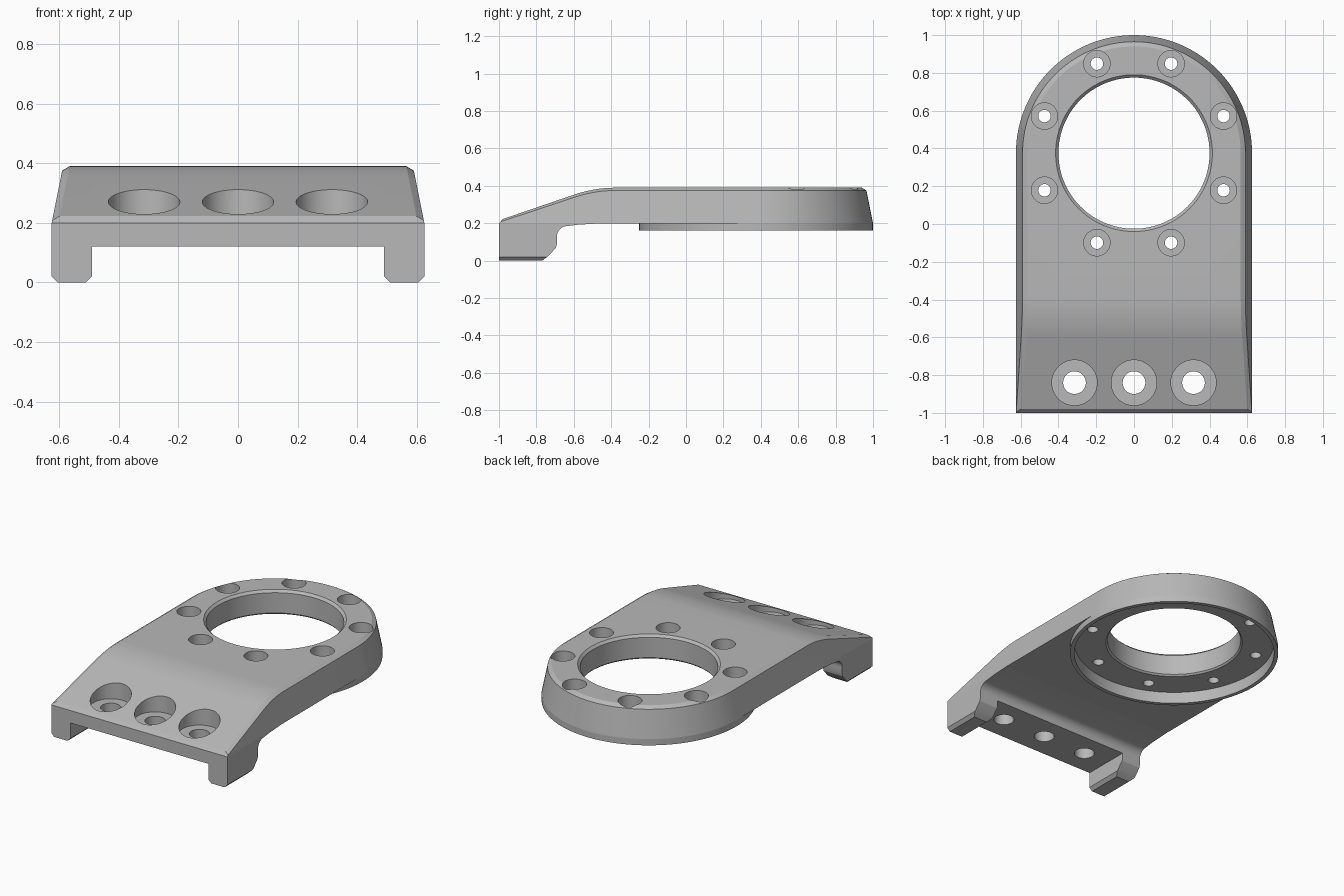
import bpy, bmesh
from math import sin, cos, pi, radians

if "Cube" in bpy.data.objects:
    bpy.data.objects.remove(bpy.data.objects["Cube"], do_unlink=True)

R, CY = 0.625, 0.375        # rounded end radius and centre
BASE, TOP = 0.2, 0.39       # plate underside and top

grey = bpy.data.materials.new("satin grey")
grey.use_nodes = True
grey.diffuse_color = (0.48, 0.48, 0.48, 1)
grey.node_tree.nodes["Principled BSDF"].inputs["Base Color"].default_value = grey.diffuse_color


def finish(bm, name):
    bmesh.ops.remove_doubles(bm, verts=bm.verts, dist=1e-5)
    bmesh.ops.recalc_face_normals(bm, faces=bm.faces)
    mesh = bpy.data.meshes.new(name)
    bm.to_mesh(mesh)
    bm.free()
    mesh.materials.append(grey)
    ob = bpy.data.objects.new(name, mesh)
    bpy.context.collection.objects.link(ob)
    return ob


def lathe(bm, profile, x, y, n, closed=False):
    """Revolve (radius, z) points around a vertical axis."""
    rings = [[bm.verts.new((x + r * cos(2 * pi * k / n), y + r * sin(2 * pi * k / n), z))
              for k in range(n)] for r, z in profile]
    if closed:
        rings.append(rings[0])
    else:
        bm.faces.new(rings[0])
        bm.faces.new(rings[-1])
    for a, b in zip(rings, rings[1:]):
        for k in range(n):
            j = (k + 1) % n
            bm.faces.new((a[k], a[j], b[j], b[k]))


def prism(profile, x0, x1):
    """Extrude a (y, z) outline along x."""
    bm = bmesh.new()
    ends = [[bm.verts.new((x, y, z)) for y, z in profile] for x in (x0, x1)]
    for end in ends:
        bm.faces.new(end)
    for i in range(len(profile)):
        j = (i + 1) % len(profile)
        bm.faces.new((ends[0][i], ends[0][j], ends[1][j], ends[1][i]))
    return bm


def top_height(y):
    """Flat top easing into a straight front slope."""
    slope, start, end = 0.342, -0.38, -0.6
    if y > start:
        return TOP
    if y > end:
        return TOP - slope * (start - y) ** 2 / (2 * (start - end))
    return TOP - slope * (start - end) / 2 - slope * (end - y)


def outline_point(s, inset, front):
    """s < 0 walks along the straight side, s >= 0 is an angle round the end."""
    if s < 0:
        return R - inset, max(s + CY, front)
    return (R - inset) * cos(s), CY + (R - inset) * sin(s)


# Plate: drafted wall, chamfered rim and a curved top
steps = [-1 - CY] + [-0.6 - CY + 0.22 * k / 12 for k in range(13)]
steps += [pi / 2 * k / 32 for k in range(33)]
levels = []
for front, drop, extra in ((-1, None, 0), (-0.993, 0.015, 0), (-0.98, 0, 0.022)):
    half = []
    for s in steps:
        y0 = max(s + CY, -0.98) if s < 0 else CY
        z = BASE if drop is None else top_height(y0) - drop
        x, y = outline_point(s, (z - BASE) * 0.2 + extra, front)
        half.append((x, y, z))
    levels.append(half)
bm = bmesh.new()
sides = [[[bm.verts.new((m * x, y, z)) for x, y, z in half] for half in levels] for m in (1, -1)]
for side in sides:
    for low, high in zip(side, side[1:]):
        for i in range(len(steps) - 1):
            bm.faces.new((low[i], low[i + 1], high[i + 1], high[i]))
for lv in (0, 2):
    a, b = sides[0][lv], sides[1][lv]
    for i in range(len(steps) - 1):
        bm.faces.new((a[i], a[i + 1], b[i + 1], b[i]))
for lv in (0, 1):
    a, b = sides[0], sides[1]
    bm.faces.new((a[lv][0], a[lv + 1][0], b[lv + 1][0], b[lv][0]))
bmesh.ops.remove_doubles(bm, verts=bm.verts, dist=1e-5)
bmesh.ops.dissolve_limit(bm, angle_limit=0.002, verts=bm.verts, edges=bm.edges)
plate = finish(bm, "plate")

# Front bar with a fillet running up to the plate underside
fillet = [(-0.635 - 0.055 * cos(a), 0.13 + 0.055 * sin(a)) for a in [pi / 2 * k / 8 for k in range(9)]]
front_bar = finish(prism([(-1, BASE), (-1, 0.12), (-0.69, 0.12)] + fillet
                         + [(-0.58, 0.192), (-0.45, BASE)], -R, R), "front_bar")

# Two feet with bevelled lower edges
feet = []
for side, name in ((1, "left_foot"), (-1, "right_foot")):
    bm = prism([(-1, 0.12), (-1, 0), (-0.77, 0), (-0.735, 0.025), (-0.695, 0.07), (-0.69, 0.09),
                (-0.69, 0.12)], side * 0.49, side * R)
    low = [e for e in bm.edges if all(v.co.z < 1e-4 for v in e.verts)
           and abs(e.verts[0].co.x - e.verts[1].co.x) < 1e-4]
    bmesh.ops.bevel(bm, geom=low, offset=0.02, segments=1, affect='EDGES')
    feet.append(finish(bm, name))

# Raised rim under the rounded end
bm = bmesh.new()
lathe(bm, [(R, BASE), (R, 0.16), (0.6, 0.16), (0.6, BASE)], 0, CY, 128, closed=True)
rim = finish(bm, "lower_rim")

# Cutter for the large bore and the recess below it
bm = bmesh.new()
lathe(bm, [(0.6, 0.1), (0.6, 0.235), (0.41, 0.235), (0.4, 0.245), (0.4, 0.375),
           (0.425, 0.4), (0.425, 0.5)], 0, CY, 128)
bore_cutter = finish(bm, "bore_cutter")

# Cutter for the counterbored screw holes
bm = bmesh.new()
for k in range(8):
    a = radians(22.5 + 45 * k)
    lathe(bm, [(0.033, 0.1), (0.033, 0.295), (0.07, 0.295), (0.07, 0.5)],
          0.513 * cos(a), CY + 0.513 * sin(a), 40)
for x in (-0.315, 0, 0.315):
    lathe(bm, [(0.06, 0.05), (0.06, 0.205), (0.12, 0.205), (0.12, 0.5)], x, -0.84, 48)
hole_cutter = finish(bm, "hole_cutter")

for ob, cutters in ((plate, (bore_cutter, hole_cutter)), (front_bar, (hole_cutter,))):
    bpy.context.view_layer.objects.active = ob
    for cutter in cutters:
        mod = ob.modifiers.new("cut", 'BOOLEAN')
        mod.operation, mod.solver, mod.object = 'DIFFERENCE', 'EXACT', cutter
        bpy.ops.object.modifier_apply(modifier=mod.name)
for cutter in (bore_cutter, hole_cutter):
    bpy.data.objects.remove(cutter, do_unlink=True)

# Smooth curves, crisp edges
bpy.ops.object.select_all(action='DESELECT')
for ob in [plate, front_bar, rim] + feet:
    ob.select_set(True)
bpy.context.view_layer.objects.active = plate
bpy.ops.object.shade_smooth_by_angle(angle=radians(20))
